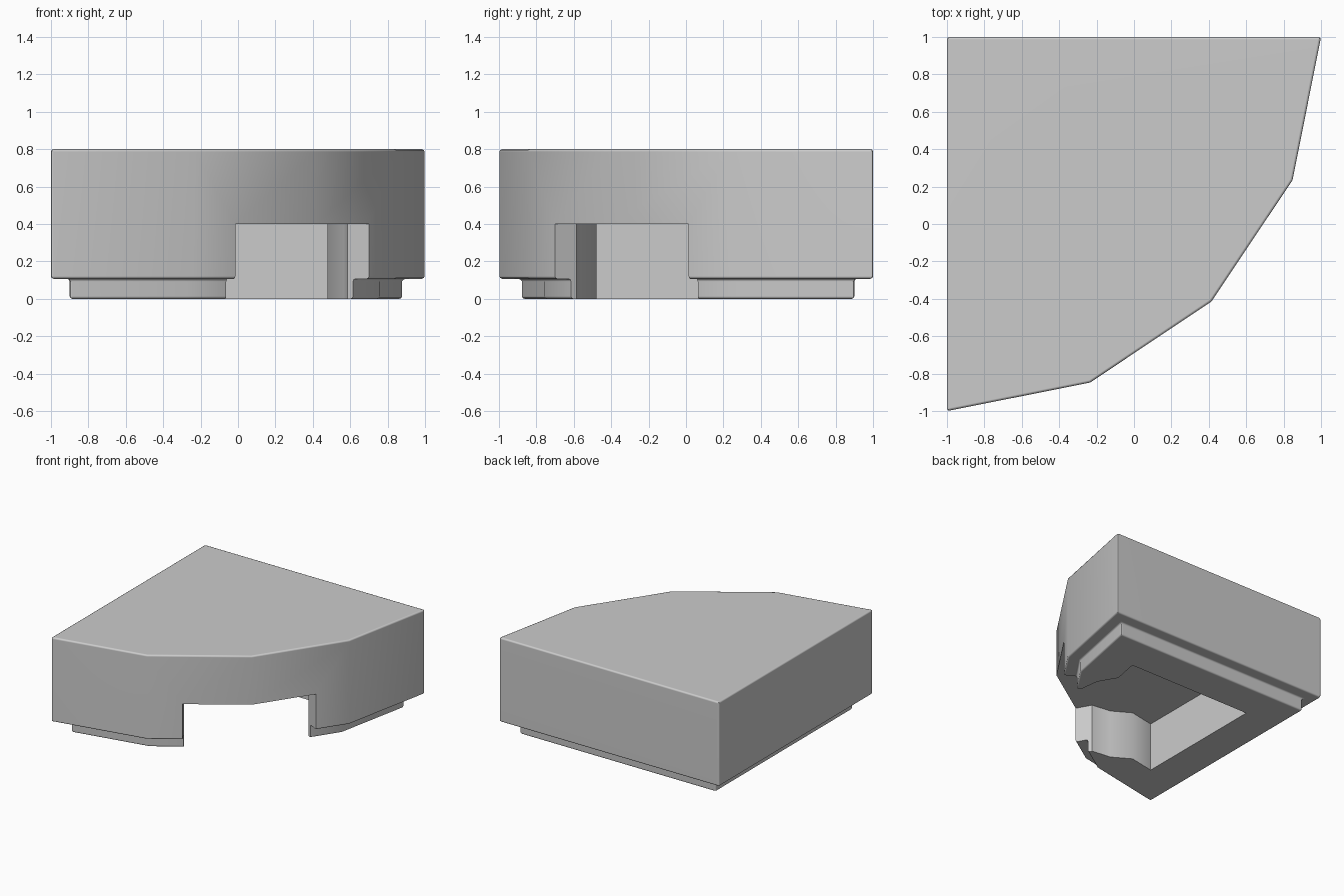
import bpy, bmesh, math
from mathutils import Vector

if "Cube" in bpy.data.objects:
    bpy.data.objects.remove(bpy.data.objects["Cube"])

def arc(r, deg):
    # point around the square corner of the quarter round
    a = math.radians(deg)
    return (-1 + r * math.cos(a), 1 - r * math.sin(a))

def facet_r(r, deg):
    # radius of the four-sided curve at any angle
    half = 11.25
    return r * math.cos(math.radians(half)) / math.cos(math.radians(deg % 22.5 - half))

def loft(name, rings):
    # closed solid from stacked (outline, z) rings
    bm = bmesh.new()
    loops = [[bm.verts.new((x, y, z)) for x, y in pts] for pts, z in rings]
    n = len(loops[0])
    for a, b in zip(loops, loops[1:]):
        for i in range(n):
            j = (i + 1) % n
            bm.faces.new((a[i], a[j], b[j], b[i]))
    bm.faces.new(loops[0])
    bm.faces.new(loops[-1])
    bmesh.ops.recalc_face_normals(bm, faces=bm.faces)
    mesh = bpy.data.meshes.new(name)
    bm.to_mesh(mesh)
    bm.free()
    ob = bpy.data.objects.new(name, mesh)
    bpy.context.collection.objects.link(ob)
    return ob

# Body outline and the recessed foot outline below it
angles = [22.5 * i for i in range(5)]
outer = [(-1, 1)] + [arc(2, a) for a in angles]
middle = [arc(1.9, a) for a in angles[1:-1]]
foot = [(-0.9, 0.9), (0.88, 0.9)] + middle + [(-0.9, -0.88)]
tile = loft("quarter_round_tile", [(foot, 0), (foot, 0.107), (outer, 0.107), (outer, 0.8)])

# Hollow underside, opening through the middle of the curved wall
half = [(0.52, 0.6), arc(1.6, 22.5), (0.565, 0.24), (0.585, 0.08), arc(2.5, 30)]
mirrored = [(-y, -x) for x, y in reversed(half)]
hollow = [(-0.6, 0.6)] + half + mirrored
cutter = loft("hollow_cutter", [(hollow, -0.5), (hollow, 0.4)])
cutter.hide_render = True

# Softened rims, then the cut, then clean shading
bev = tile.modifiers.new("rim", 'BEVEL')
bev.width = 0.014
bev.segments = 2
bev.limit_method = 'ANGLE'
bev.angle_limit = math.radians(40)
cut = tile.modifiers.new("hollow", 'BOOLEAN')
cut.operation = 'DIFFERENCE'
cut.solver = 'EXACT'
cut.object = cutter

bpy.context.view_layer.objects.active = tile
tile.select_set(True)
for m in ("rim", "hollow"):
    bpy.ops.object.modifier_apply(modifier=m)
bpy.data.objects.remove(cutter)
bpy.ops.object.shade_smooth_by_angle(angle=math.radians(46))
wn = tile.modifiers.new("even_shading", 'WEIGHTED_NORMAL')
wn.keep_sharp = True
